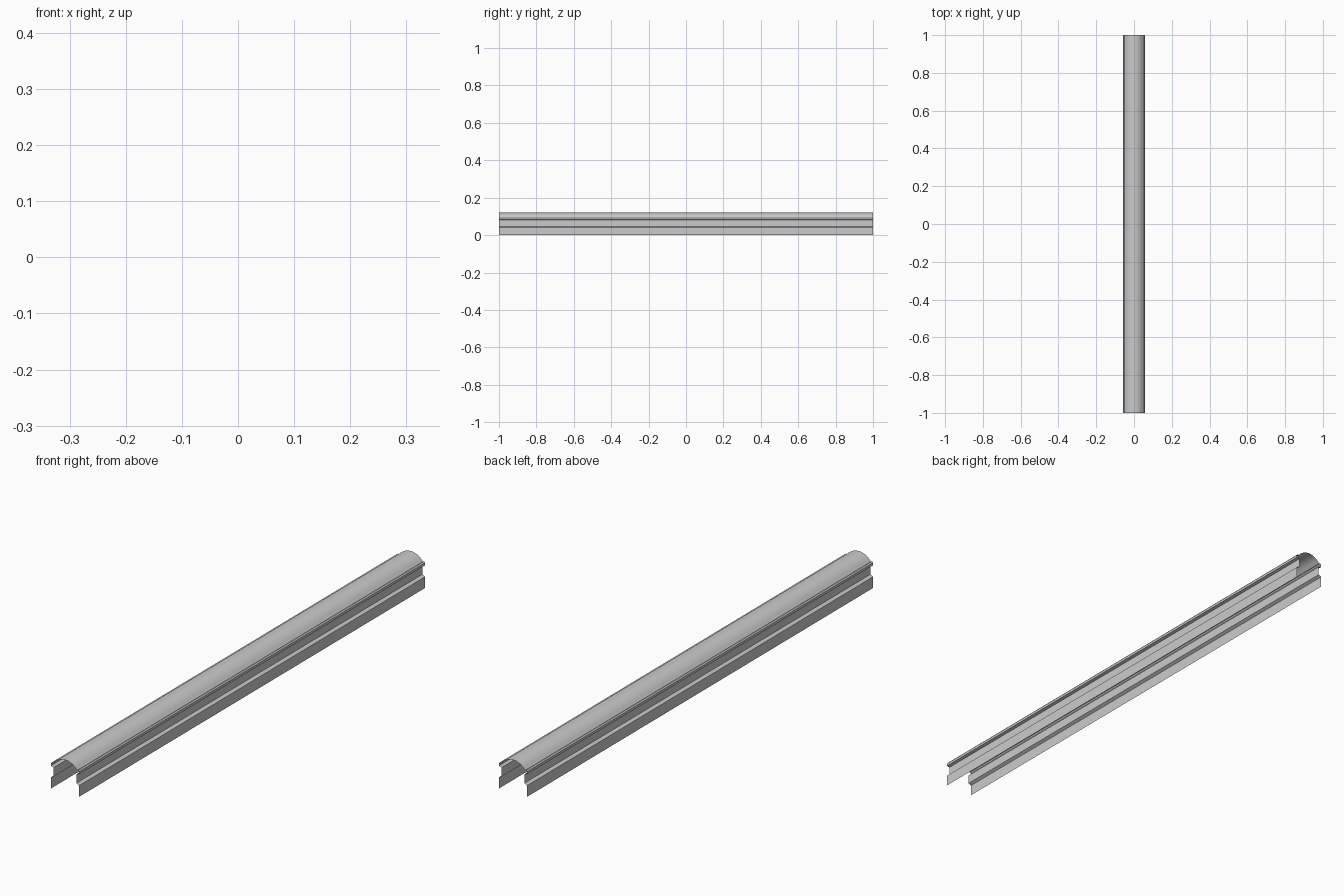
import bpy, bmesh, math

if "Cube" in bpy.data.objects:
    bpy.data.objects.remove(bpy.data.objects["Cube"])

HALF_LENGTH = 1.0
ARCH_HALF, ARCH_BASE, ARCH_TOP = 0.046, 0.097, 0.12

# Right half of the side wall: skirt, sloped ledge, recessed web, lip, groove
wall = [(0.057, 0.0), (0.057, 0.041), (0.046, 0.047), (0.046, 0.08),
        (0.057, 0.083), (0.057, 0.092), (0.053, 0.097), (0.049, 0.095)]

# Crown: circular arc between the two lips
rise = ARCH_TOP - ARCH_BASE
radius = (ARCH_HALF ** 2 + rise ** 2) / (2 * rise)
sweep = math.asin(ARCH_HALF / radius)
steps = 16
arch = []
for i in range(steps + 1):
    a = sweep * (1 - 2 * i / steps)
    arch.append((radius * math.sin(a), ARCH_TOP - radius + radius * math.cos(a)))

profile = wall + arch + [(-x, z) for x, z in reversed(wall)]


def extrude_sheet(name, points):
    """Open thin sheet made by sweeping a profile along y."""
    bm = bmesh.new()
    front = [bm.verts.new((x, -HALF_LENGTH, z)) for x, z in points]
    back = [bm.verts.new((x, HALF_LENGTH, z)) for x, z in points]
    for i in range(len(points) - 1):
        bm.faces.new((front[i], back[i], back[i + 1], front[i + 1]))
    mesh = bpy.data.meshes.new(name)
    bm.to_mesh(mesh)
    bm.free()
    obj = bpy.data.objects.new(name, mesh)
    bpy.context.collection.objects.link(obj)
    return obj


# Rail channel, open at the bottom and at both ends
rail = extrude_sheet("rail_channel", profile)
bpy.context.view_layer.objects.active = rail
rail.select_set(True)
bpy.ops.object.shade_smooth_by_angle(angle=math.radians(20))
